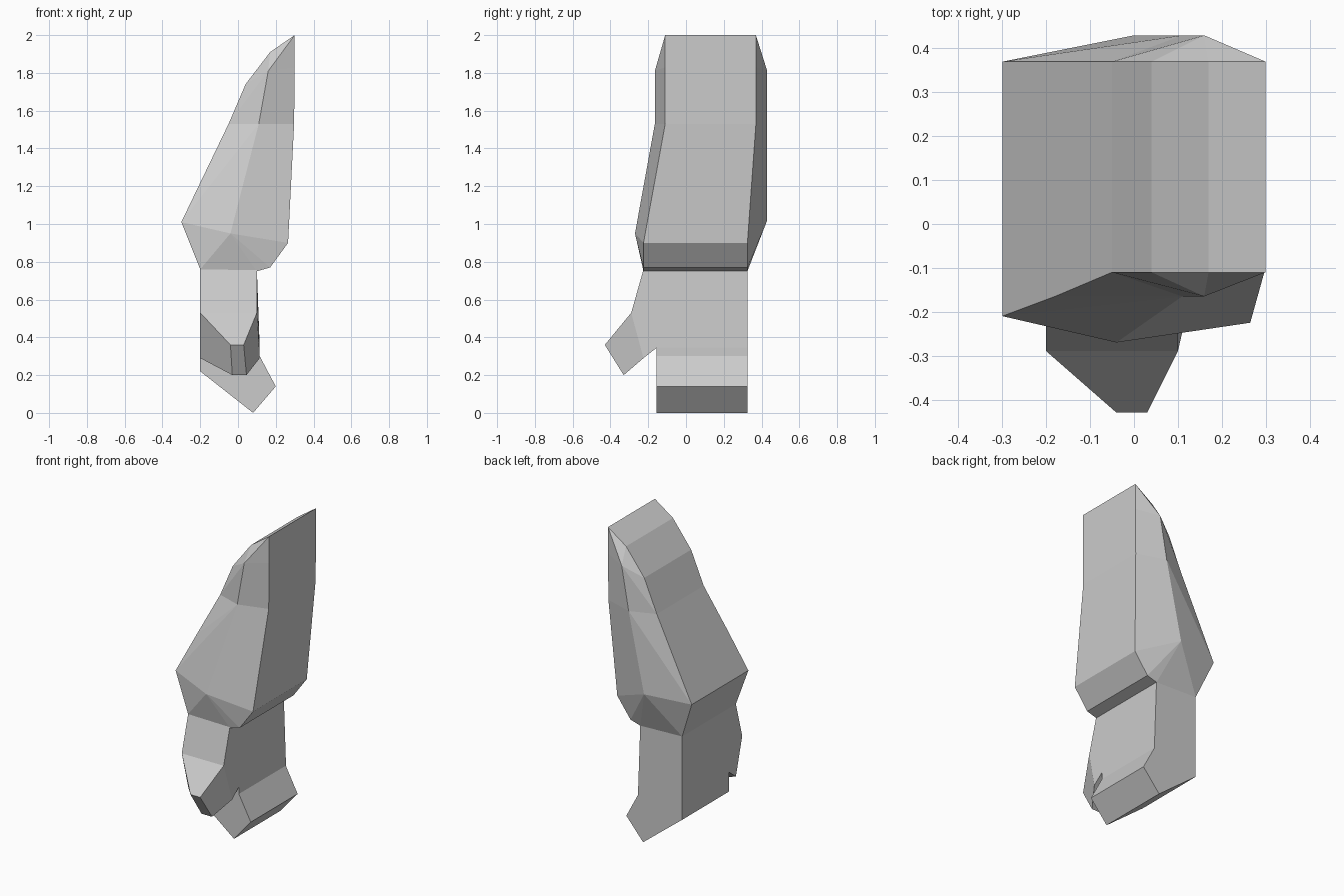
import bpy
import bmesh

cube = bpy.data.objects.get("Cube")
if cube:
    bpy.data.objects.remove(cube, do_unlink=True)

grey = bpy.data.materials.new("light_grey")
grey.use_nodes = True
COLOUR = (0.6, 0.6, 0.6, 1)
grey.diffuse_color = COLOUR
grey.node_tree.nodes["Principled BSDF"].inputs["Base Color"].default_value = COLOUR


def finish(name, bm):
    bmesh.ops.recalc_face_normals(bm, faces=bm.faces)
    mesh = bpy.data.meshes.new(name)
    bm.to_mesh(mesh)
    bm.free()
    mesh.materials.append(grey)
    obj = bpy.data.objects.new(name, mesh)
    bpy.context.collection.objects.link(obj)
    return obj


def bridge(bm, a, b):
    """Join two matching rings with side faces."""
    for i in range(len(a)):
        j = (i + 1) % len(a)
        bm.faces.new((a[i], a[j], b[j], b[i]))


def loft(name, ring_a, ring_b):
    """Closed solid between two matching rings."""
    bm = bmesh.new()
    a = [bm.verts.new(p) for p in ring_a]
    b = [bm.verts.new(p) for p in ring_b]
    bridge(bm, a, b)
    bm.faces.new(a)
    bm.faces.new(b)
    return finish(name, bm)


# Forearm: side outline (x, z, front y, back y) with a raised ridge front and back
outline = [
    (0.30, 2.00, -0.11, 0.37), (0.17, 1.91, -0.11, 0.37),
    (0.04, 1.74, -0.11, 0.37), (-0.05, 1.53, -0.11, 0.37),
    (-0.18, 1.26, -0.165, 0.37), (-0.30, 1.01, -0.21, 0.37),
    (-0.20, 0.76, -0.225, 0.325), (0.10, 0.75, -0.225, 0.325),
    (0.17, 0.77, -0.225, 0.325), (0.265, 0.90, -0.225, 0.325),
    (0.297, 1.53, -0.11, 0.37), (0.30, 1.83, -0.11, 0.37),
]
front_ridge = [(0.16, -0.165, 1.81), (0.11, -0.165, 1.53), (-0.04, -0.27, 0.95)]
back_ridge = [(0.16, 0.43, 1.81), (0.11, 0.43, 1.53), (0.0, 0.43, 1.02)]

bm = bmesh.new()
front = [bm.verts.new((x, f, z)) for x, z, f, b in outline]
back = [bm.verts.new((x, b, z)) for x, z, f, b in outline]
bridge(bm, front, back)
for ring, ridge in ((front, front_ridge), (back, back_ridge)):
    top, mid, low = [bm.verts.new(p) for p in ridge]
    # fans from each ridge point to its stretch of the outline
    for peak, start, end in ((top, 0, 3), (mid, 4, 5), (low, 5, 9)):
        for i in range(start, end):
            bm.faces.new((ring[i], ring[i + 1], peak))
    # faces joining the fans
    for face in ((ring[3], ring[4], mid), (ring[3], mid, top),
                 (ring[5], low, mid), (ring[9], ring[10], mid, low),
                 (ring[10], ring[11], top, mid), (ring[11], ring[0], top)):
        bm.faces.new(face)
finish("forearm", bm)

# Palm: (y, z, right-hand x)
palm = [(0.325, 0.76, 0.10), (-0.225, 0.76, 0.10), (-0.29, 0.53, 0.10),
        (-0.225, 0.29, 0.115), (-0.155, 0.345, 0.115), (0.325, 0.345, 0.115)]
loft("palm", [(-0.2, y, z) for y, z, x in palm], [(x, y, z) for y, z, x in palm])

# Thumb: tapers forward from the palm
loft("thumb",
     [(-0.2, -0.29, 0.53), (0.10, -0.29, 0.53), (0.115, -0.225, 0.29), (-0.2, -0.225, 0.29)],
     [(-0.04, -0.43, 0.36), (0.03, -0.43, 0.36), (0.045, -0.33, 0.20), (-0.03, -0.33, 0.20)])

# Curled fingers: one block along y
fingers = [(-0.2, 0.345), (-0.2, 0.22), (0.08, 0.0), (0.2, 0.14), (0.115, 0.30), (0.115, 0.345)]
loft("fingers", [(x, -0.155, z) for x, z in fingers], [(x, 0.325, z) for x, z in fingers])
